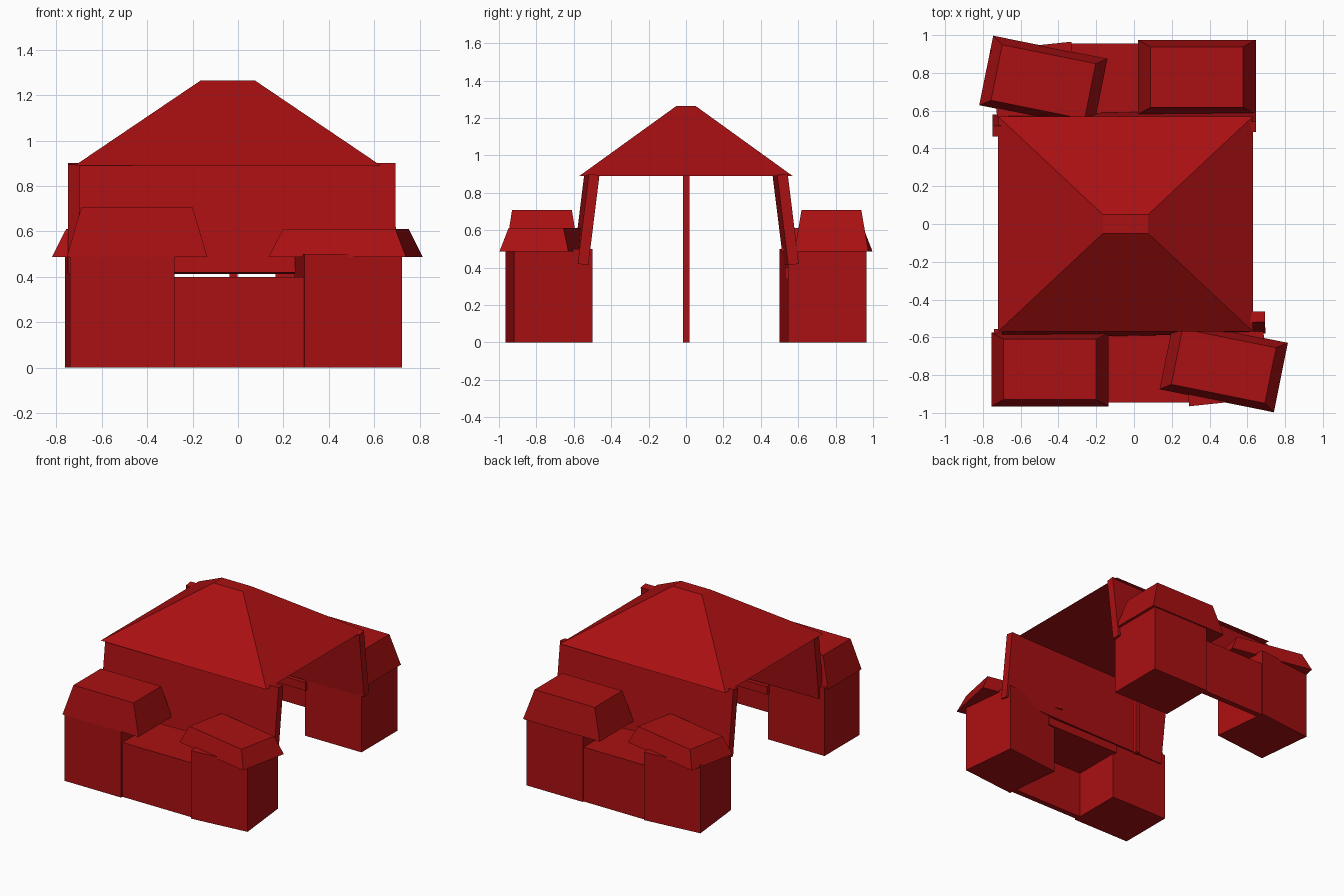
import bpy, bmesh
from math import radians, atan2
from mathutils import Matrix, Euler

cube = bpy.data.objects.get("Cube")
if cube:
    bpy.data.objects.remove(cube, do_unlink=True)

red = bpy.data.materials.new("dark_red")
red.use_nodes = True
colour = (0.40, 0.005, 0.006, 1)
red.diffuse_color = colour
red.node_tree.nodes["Principled BSDF"].inputs["Base Color"].default_value = colour


def block(name, center, size, top=None, rot=(0, 0, 0)):
    """Box, or a hipped frustum when a smaller top size is given."""
    bm = bmesh.new()
    bmesh.ops.create_cube(bm, size=1)
    for v in bm.verts:
        sx, sy = top if (top and v.co.z > 0) else size[:2]
        v.co = (v.co.x * sx, v.co.y * sy, v.co.z * size[2])
    bm.transform(Matrix.Translation(center) @ Euler(rot).to_matrix().to_4x4())
    mesh = bpy.data.meshes.new(name)
    bm.to_mesh(mesh)
    bm.free()
    mesh.materials.append(red)
    obj = bpy.data.objects.new(name, mesh)
    bpy.context.collection.objects.link(obj)
    return obj


def span(name, x, y, z, top=None):
    """Block given by its limits along each axis."""
    limits = (x, y, z)
    return block(name, [sum(l) / 2 for l in limits],
                 [l[1] - l[0] for l in limits], top)


# Main hipped roof and its central post
span("main_roof", (-0.72, 0.63), (-0.57, 0.57), (0.89, 1.265), top=(0.24, 0.10))
span("center_post", (-0.037, -0.002), (-0.015, 0.02), (0, 0.9))

# Long leaning walls under the roof
lean = atan2(0.06, 0.485)
for name, x, side in (("front_wall", -0.003, -1), ("back_wall", -0.052, 1)):
    block(name, (x, side * 0.533, 0.657), (1.395, 0.057, 0.485),
          rot=(side * lean, 0, radians(1)))

# Straight pavilions with tall roofs
span("front_straight_body", (-0.74, -0.28), (-0.96, -0.555), (0, 0.5))
span("front_straight_roof", (-0.755, -0.135), (-0.965, -0.575), (0.487, 0.707),
     top=(0.49, 0.32))
span("back_straight_body", (0.165, 0.625), (0.545, 0.965), (0, 0.5))
span("back_straight_roof", (0.02, 0.645), (0.58, 0.975), (0.487, 0.707),
     top=(0.49, 0.32))

# Turned pavilions with low roofs
for name, body_x, roof_x, side in (("front", 0.485, 0.475, -1),
                                   ("back", -0.525, -0.48, 1)):
    block(name + "_turned_body", (body_x, side * 0.7325, 0.25),
          (0.432, 0.422, 0.5), rot=(0, 0, radians(6)))
    block(name + "_turned_roof", (roof_x, side * 0.752, 0.549),
          (0.617, 0.375, 0.124), top=(0.505, 0.30), rot=(0, 0, radians(-11.4)))

# Connecting galleries: outer wall plus flat top
for name, x, outer, inner, deep in (
        ("front", (-0.29, 0.31), -0.945, -0.905, -0.53),
        ("back", (-0.35, 0.18), 0.955, 0.915, 0.53)):
    span(name + "_gallery_wall", x, sorted((outer, inner)), (0, 0.40))
    span(name + "_gallery_top", x, sorted((inner, deep)), (0.34, 0.40))
